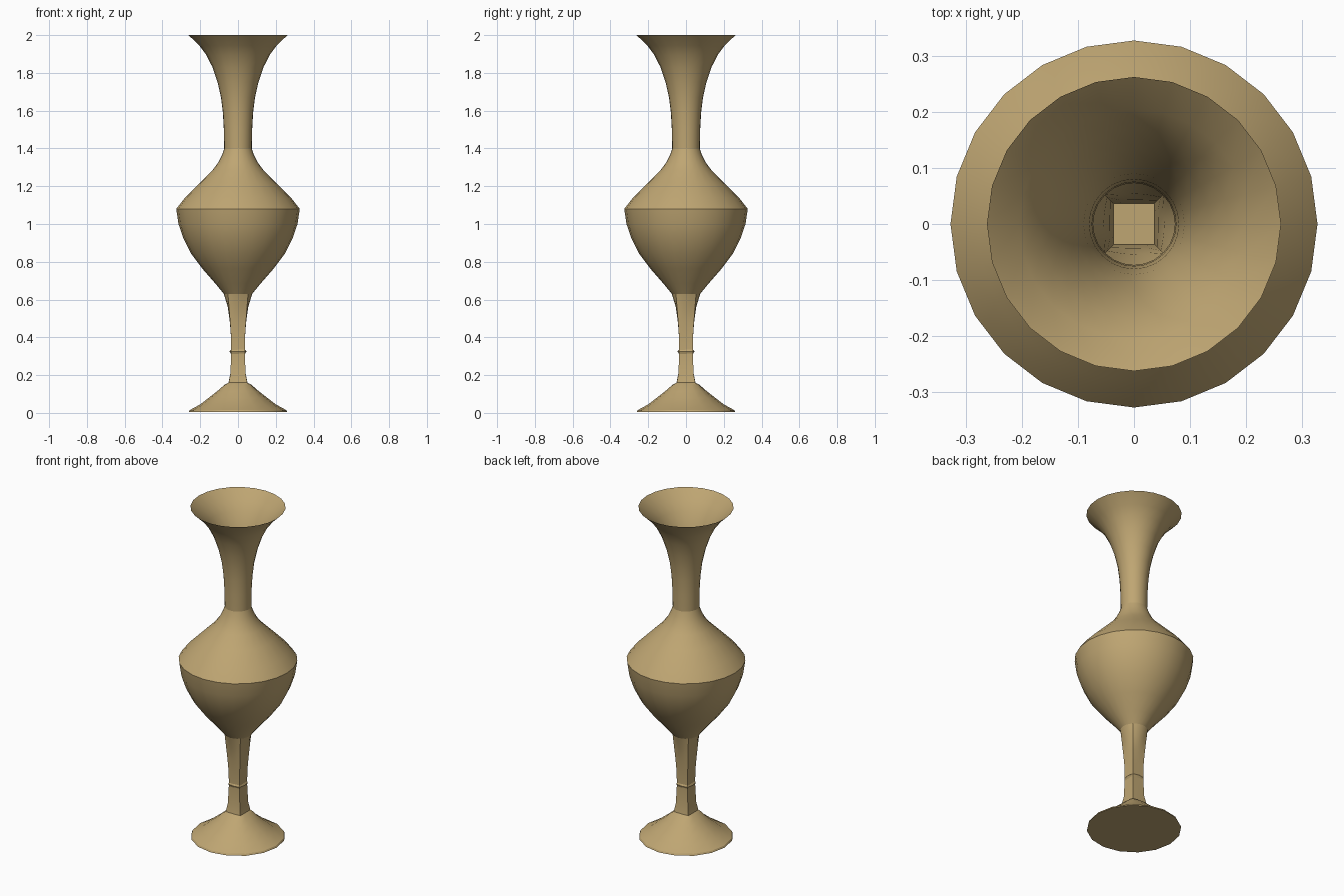
import bpy, bmesh, math

cube = bpy.data.objects.get("Cube")
if cube:
    bpy.data.objects.remove(cube)

clay = bpy.data.materials.new("tan_clay")
clay.use_nodes = True
colour = (0.52, 0.38, 0.17, 1)
clay.diffuse_color = colour
clay.node_tree.nodes["Principled BSDF"].inputs["Base Color"].default_value = colour


def ring_point(angle, r, square):
    """Point on a ring that blends from a circle (0) to a square (1)."""
    c, s = math.cos(angle), math.sin(angle)
    k = r * (1 - square + square / max(abs(c), abs(s)))
    return k * c, k * s


def lathe(name, profile, sides, cap=False):
    """Thin shell swept from (radius, height, squareness) rings."""
    bm = bmesh.new()
    rings = []
    for r, z, square in profile:
        points = [ring_point(math.tau * i / sides, r, square) for i in range(sides)]
        rings.append([bm.verts.new((x, y, z)) for x, y in points])
    for low, high in zip(rings, rings[1:]):
        for i in range(sides):
            j = (i + 1) % sides
            bm.faces.new((low[i], low[j], high[j], high[i]))
    if cap:
        bm.faces.new(rings[0][::-1])
    mesh = bpy.data.meshes.new(name)
    bm.to_mesh(mesh)
    bm.free()
    mesh.materials.append(clay)
    obj = bpy.data.objects.new(name, mesh)
    bpy.context.collection.objects.link(obj)
    bpy.ops.object.select_all(action="DESELECT")
    obj.select_set(True)
    bpy.context.view_layer.objects.active = obj
    bpy.ops.object.shade_smooth_by_angle(angle=math.radians(32))
    return obj


# Spreading foot, closed underneath and open into the stem
lathe("foot", [(0.26, 0.005, 0), (0.255, 0.015, 0), (0.20, 0.045, 0), (0.155, 0.08, 0),
               (0.11, 0.115, 0.1), (0.07, 0.15, 0.4), (0.05, 0.16, 0.9)], 16, cap=True)

# Square hollow stem, becoming round below the bowl
lathe("stem", [(0.05, 0.16, 0.9), (0.04, 0.21, 1), (0.036, 0.32, 1), (0.037, 0.4, 1),
               (0.043, 0.48, 0.9), (0.054, 0.56, 0.6), (0.075, 0.63, 0)], 24)

# Small broken-looking ridge around the stem
lathe("stem_ridge", [(0.036, 0.312, 1), (0.045, 0.325, 0.4), (0.036, 0.335, 1)], 8)

# Bowl, sharp at its widest line, with a sloping shoulder
lathe("bowl", [(0.075, 0.63, 0), (0.12, 0.685, 0), (0.19, 0.765, 0), (0.25, 0.845, 0),
               (0.29, 0.925, 0), (0.315, 1.0, 0), (0.327, 1.08, 0)], 24)
lathe("shoulder", [(0.327, 1.08, 0), (0.28, 1.14, 0), (0.20, 1.22, 0), (0.135, 1.285, 0),
                   (0.105, 1.325, 0), (0.083, 1.37, 0), (0.073, 1.4, 0)], 24)

# Open trumpet neck
lathe("neck", [(0.073, 1.4, 0), (0.075, 1.5, 0), (0.08, 1.59, 0), (0.09, 1.67, 0),
               (0.108, 1.75, 0), (0.135, 1.83, 0), (0.168, 1.895, 0), (0.205, 1.945, 0),
               (0.262, 2.0, 0)], 24)
